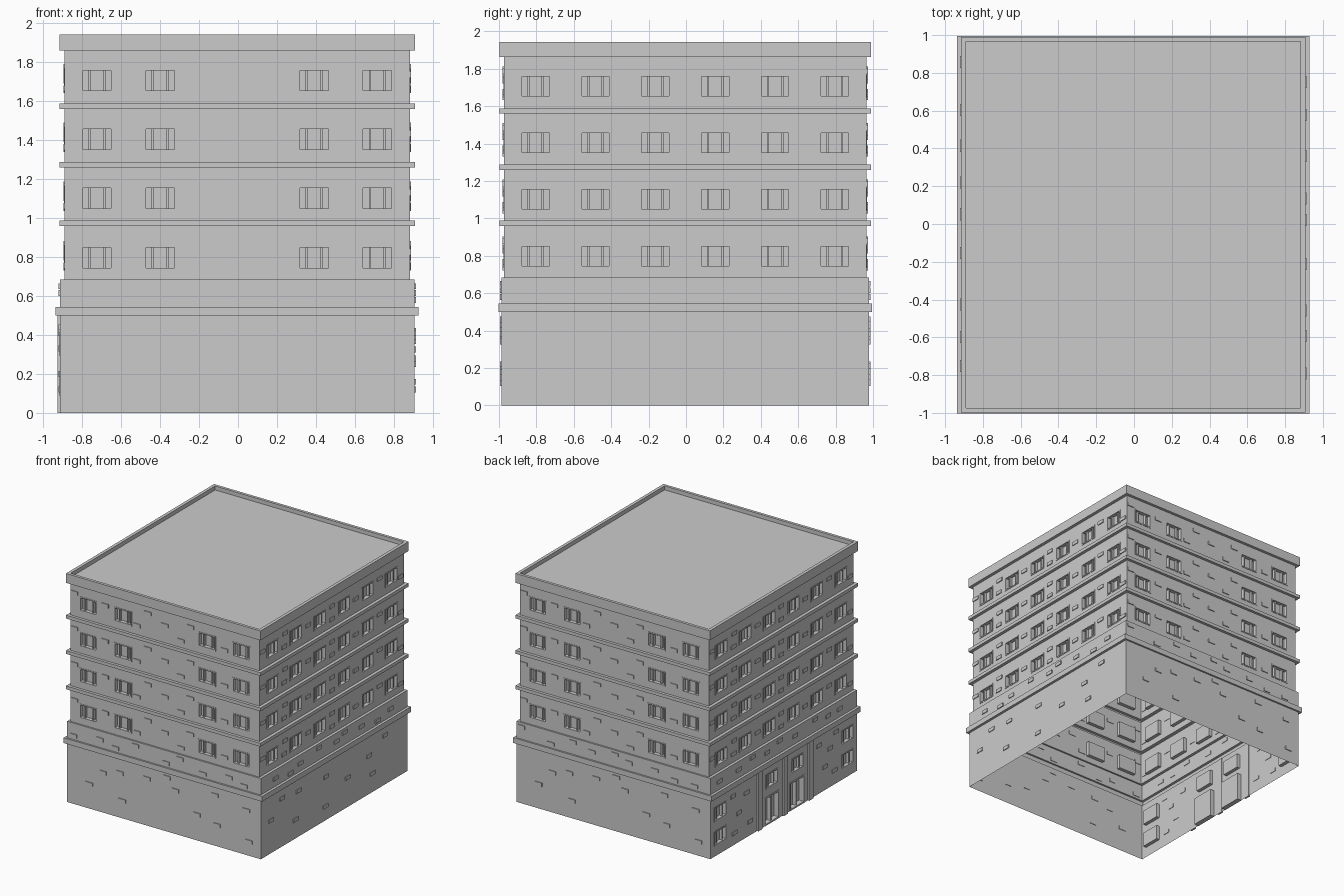
import bpy, bmesh, random
from mathutils import Vector

if "Cube" in bpy.data.objects:
    bpy.data.objects.remove(bpy.data.objects["Cube"])

random.seed(4)
CX, CY = -0.004, -0.004
BASE, LEDGE_LOW = (0.910, 0.983), (0.932, 0.998)
UPPER, LEDGE = (0.886, 0.969), (0.913, 0.993)
PARTS = {}

# sides: (outward normal, direction of u)
SIDES = {
    "front": (Vector((0, -1, 0)), Vector((1, 0, 0))),
    "right": (Vector((1, 0, 0)), Vector((0, 1, 0))),
    "back": (Vector((0, 1, 0)), Vector((-1, 0, 0))),
    "left": (Vector((-1, 0, 0)), Vector((0, -1, 0))),
}


def part(name):
    return PARTS.setdefault(name, bmesh.new()) if name not in PARTS else PARTS[name]


def point(side, half, u, z, d):
    """Point on a facade: u along the wall, z up, d outwards from the wall plane."""
    n, t = SIDES[side]
    dist = half[1] if n.y else half[0]
    return n * (dist + d) + t * u + Vector((CX, CY, z))


def half_width(side, half):
    return half[0] if side in ("front", "back") else half[1]


def quad(bm, pts):
    bm.faces.new([bm.verts.new(p) for p in pts])


def box(name, side, half, u0, u1, z0, z1, d0, d1):
    bm = part(name)
    c = [bm.verts.new(point(side, half, u, z, d))
         for d in (d0, d1) for u, z in ((u0, z0), (u1, z0), (u1, z1), (u0, z1))]
    for f in ((3, 2, 1, 0), (4, 5, 6, 7), (0, 1, 5, 4), (1, 2, 6, 5), (2, 3, 7, 6), (3, 0, 4, 7)):
        bm.faces.new([c[i] for i in f])


def wall(side, half, z0, z1, holes=()):
    """Single-skin wall panel, divided into a grid that leaves the openings free."""
    bm, w = part("walls"), half_width(side, half)
    us = sorted({-w, w} | {round(v, 4) for h in holes for v in h[:2]})
    zs = sorted({z0, z1} | {round(v, 4) for h in holes for v in h[2:]})
    for a, b in zip(us, us[1:]):
        for c, e in zip(zs, zs[1:]):
            mu, mz = (a + b) / 2, (c + e) / 2
            if any(h[0] < mu < h[1] and h[2] < mz < h[3] for h in holes):
                continue
            quad(bm, [point(side, half, u, z, 0) for u, z in ((a, c), (b, c), (b, e), (a, e))])


def opening(name, side, half, h, splits, depth=0.03, fr=0.010):
    """Recess lining and pane, raised frame and mullions."""
    u0, u1, z0, z1 = h
    ring = [(u0, z0), (u1, z0), (u1, z1), (u0, z1)]
    bm = part(name + "_panes")
    quad(bm, [point(side, half, u, z, -depth) for u, z in ring])
    for (a, c), (b, e) in zip(ring, ring[1:] + ring[:1]):
        quad(bm, [point(side, half, a, c, 0), point(side, half, b, e, 0),
                  point(side, half, b, e, -depth), point(side, half, a, c, -depth)])
    f, d0, d1 = name + "_frames", -depth, 0.003
    box(f, side, half, u0, u0 + fr, z0, z1, d0, d1)
    box(f, side, half, u1 - fr, u1, z0, z1, d0, d1)
    box(f, side, half, u0 + fr, u1 - fr, z0, z0 + fr, d0, d1)
    box(f, side, half, u0 + fr, u1 - fr, z1 - fr, z1, d0, d1)
    for s in splits:
        u = u0 + (u1 - u0) * s
        box(f, side, half, u - 0.006, u + 0.006, z0 + fr, z1 - fr, d0, -0.008)


def loft(name, profile):
    """Rectangular rings joined along a (half size, z) profile."""
    bm, rings = part(name), []
    for (hx, hy), z in profile:
        rings.append([bm.verts.new((CX + sx * hx, CY + sy * hy, z))
                      for sx, sy in ((-1, -1), (1, -1), (1, 1), (-1, 1))])
    for r, s in zip(rings, rings[1:]):
        for i in range(4):
            j = (i + 1) % 4
            bm.faces.new((r[i], r[j], s[j], s[i]))
    return bm, rings


def brick(side, half, u, z):
    box("raised_bricks", side, half, u - 0.032, u + 0.032, z - 0.015, z + 0.015, -0.004, 0.007)


def win(u, z):
    return (u - 0.083, u + 0.083, z - 0.062, z + 0.062)


# ledges and parapet
loft("lower_ledge", [(BASE, 0.50), (LEDGE_LOW, 0.50), (LEDGE_LOW, 0.545), (BASE, 0.545)])
loft("base_shoulder", [(BASE, 0.685), (UPPER, 0.685)])
for z in (0.96, 1.26, 1.56):
    loft("floor_ledges", [(UPPER, z), (LEDGE, z), (LEDGE, z + 0.028), (UPPER, z + 0.028)])
bm, rings = loft("parapet_and_roof", [(UPPER, 1.862), (LEDGE, 1.862), (LEDGE, 1.942),
                                      (UPPER, 1.942), (UPPER, 1.908)])
bm.faces.new(rings[-1])

# upper floors with windows and scattered bricks
FLOORS = [(0.685, 0.96, 0.797), (0.988, 1.26, 1.102), (1.288, 1.56, 1.405), (1.588, 1.862, 1.707)]
SHORT_U = (-0.72, -0.395, 0.395, 0.72)
LONG_U = [-0.80 + 0.32 * i for i in range(6)]
SHORT_BRICKS = [(-0.56, 0.05), (-0.26, -0.04), (-0.16, 0.09), (0.0, 0.03),
                (0.15, -0.06), (0.24, 0.08), (0.56, -0.03), (-0.85, 0.08)]
LONG_BRICKS = [(-0.93, 0.03), (-0.64, -0.04), (-0.63, 0.07), (-0.32, 0.02),
               (0.0, 0.06), (0.0, -0.05), (0.32, 0.0), (0.64, 0.05), (0.92, -0.04)]
for side in SIDES:
    short = side in ("front", "back")
    for z0, z1, zc in FLOORS:
        holes = [win(u, zc) for u in (SHORT_U if short else LONG_U)]
        wall(side, UPPER, z0, z1, holes)
        for h in holes:
            opening("window", side, UPPER, h, (0.27, 0.73))
        for u, dz in (SHORT_BRICKS if short else LONG_BRICKS):
            brick(side, UPPER, u, zc + dz)
    # band above the lower ledge
    wall(side, BASE, 0.545, 0.685)
    for i in range(9):
        brick(side, BASE, -0.82 + 0.2 * i + random.uniform(-0.05, 0.05), random.choice((0.58, 0.615, 0.65)))

# ground floor: plain walls on three sides
GROUND_SHORT = [(-.70, .21), (-.57, .34), (-.41, .38), (-.39, .15), (-.16, .40), (.03, .46),
                (.11, .37), (.31, .22), (.48, .43), (.50, .18), (.775, .38), (.80, .12)]
GROUND_LONG = [(-.70, .41), (-.48, .39), (-.52, .16), (-.12, .12), (-.11, .37),
               (.18, .25), (.465, .325), (.51, .16), (.68, .42), (-.85, .28)]
for side in ("front", "back", "right"):
    wall(side, BASE, 0, 0.50)
    for u, z in (GROUND_LONG if side == "right" else GROUND_SHORT):
        brick(side, BASE, u, z)

# entrance side: stacked windows at the ends, two door bays between pilasters
end_windows = [win(u, z) for u in (-0.85, 0.85) for z in (0.15, 0.355)]
bay_windows = [win(u, 0.37) for u in (-0.16, 0.18)]
doors = [(u - 0.10, u + 0.10, 0.0, 0.24) for u in (-0.16, 0.18)]
wall("left", BASE, 0, 0.50, end_windows + bay_windows + doors)
for h in end_windows + bay_windows:
    opening("window", "left", BASE, h, (0.27, 0.73))
for h in doors:
    opening("door", "left", BASE, h, (0.5,), depth=0.04, fr=0.014)
for u in (-0.33, 0.01, 0.35):
    box("entrance_pilasters", "left", BASE, u - 0.027, u + 0.027, 0, 0.50, -0.002, 0.014)
for u, z in [(-.68, .42), (-.60, .25), (-.50, .38), (-.45, .12), (-.66, .1),
             (.47, .41), (.55, .2), (.62, .33), (.70, .44), (.68, .12)]:
    brick("left", BASE, u, z)

# turn the collected parts into objects
for name, bm in PARTS.items():
    bmesh.ops.remove_doubles(bm, verts=bm.verts, dist=0.0001)
    mesh = bpy.data.meshes.new(name)
    bm.to_mesh(mesh)
    bm.free()
    bpy.context.collection.objects.link(bpy.data.objects.new(name, mesh))
